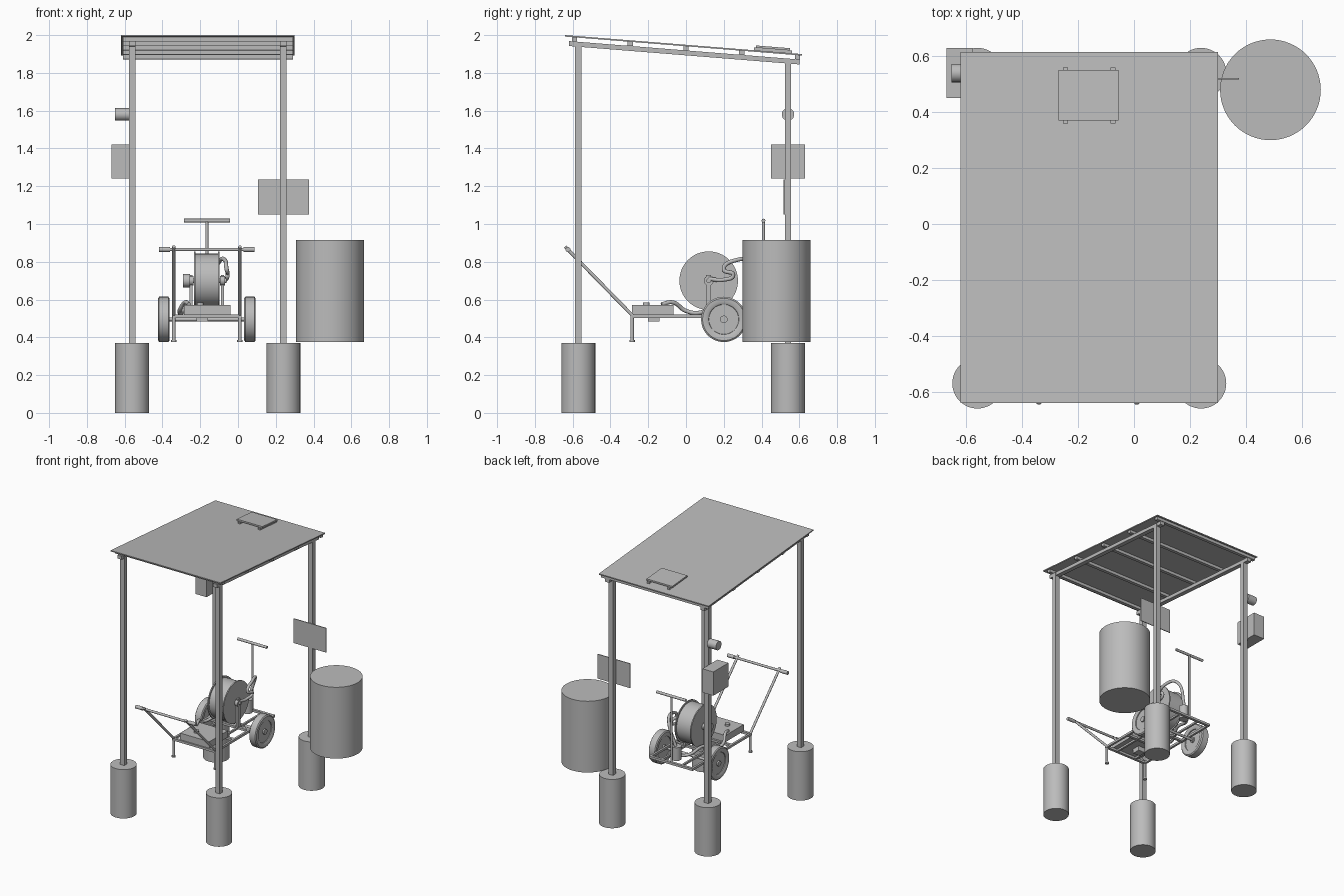
import bpy, bmesh, math
from mathutils import Vector, Matrix

old = bpy.data.objects.get("Cube")
if old:
    bpy.data.objects.remove(old)

GREY = (0.5, 0.5, 0.5, 1)
mat = bpy.data.materials.new("plain grey")
mat.use_nodes = True
mat.diffuse_color = GREY
mat.node_tree.nodes["Principled BSDF"].inputs["Base Color"].default_value = GREY


def finish(name, bm, smooth=False):
    bmesh.ops.recalc_face_normals(bm, faces=bm.faces)
    mesh = bpy.data.meshes.new(name)
    bm.to_mesh(mesh)
    bm.free()
    mesh.materials.append(mat)
    ob = bpy.data.objects.new(name, mesh)
    bpy.context.collection.objects.link(ob)
    if smooth:
        bpy.ops.object.select_all(action='DESELECT')
        ob.select_set(True)
        bpy.context.view_layer.objects.active = ob
        bpy.ops.object.shade_smooth_by_angle(angle=math.radians(35))
    return ob


def box(name, x, y, z):
    """Box from (low, high) ranges on each axis."""
    bm = bmesh.new()
    bmesh.ops.create_cube(bm, size=1)
    for v in bm.verts:
        v.co = [r[0] if c < 0 else r[1] for c, r in zip(v.co, (x, y, z))]
    return finish(name, bm)


def rod(name, a, b, r, sides=24):
    """Solid cylinder between two points."""
    a, b = Vector(a), Vector(b)
    bm = bmesh.new()
    turn = (b - a).to_track_quat('Z', 'Y').to_matrix().to_4x4()
    bmesh.ops.create_cone(bm, cap_ends=True, segments=sides, radius1=r, radius2=r,
                          depth=(b - a).length,
                          matrix=Matrix.Translation((a + b) / 2) @ turn)
    return finish(name, bm, True)


def lathe(name, profile, centre, sides=48):
    """Spin (x, radius) points around a sideways axis."""
    bm = bmesh.new()
    verts = [bm.verts.new((x, 0, r)) for x, r in profile]
    edges = [bm.edges.new(p) for p in zip(verts, verts[1:])]
    bmesh.ops.spin(bm, geom=verts + edges, cent=(0, 0, 0), axis=(1, 0, 0),
                   angle=math.tau, steps=sides)
    bmesh.ops.remove_doubles(bm, verts=bm.verts, dist=1e-5)
    bmesh.ops.translate(bm, verts=bm.verts, vec=centre)
    return finish(name, bm, True)


def hose(name, points, r):
    """Smooth flexible pipe through the points."""
    cu = bpy.data.curves.new(name, 'CURVE')
    cu.dimensions = '3D'
    cu.bevel_depth = r
    cu.bevel_resolution = 3
    cu.use_fill_caps = True
    sp = cu.splines.new('BEZIER')
    sp.bezier_points.add(len(points) - 1)
    for bp, p in zip(sp.bezier_points, points):
        bp.co = p
        bp.handle_left_type = bp.handle_right_type = 'AUTO'
    cu.materials.append(mat)
    ob = bpy.data.objects.new(name, cu)
    bpy.context.collection.objects.link(ob)
    return ob


SLOPE = 0.08


def roof_z(y):
    return 2.0 - SLOPE * (y + 0.64)


def sloped(name, x, y, top, thick):
    """Slab parallel to the roof, its top offset from the roof surface."""
    ob = box(name, x, y, (top - thick, top))
    for v in ob.data.vertices:
        v.co.z += roof_z(v.co.y)
    return ob


# Footings and posts
POSTS_X, POSTS_Y = (-0.56, 0.24), (-0.57, 0.54)
for px, sx in zip(POSTS_X, ("right", "left")):
    for py, sy in zip(POSTS_Y, ("front", "back")):
        rod(f"{sy}_{sx}_footing", (px, py, 0), (px, py, 0.37), 0.09, 48)
        box(f"{sy}_{sx}_post", (px - 0.018, px + 0.018), (py - 0.017, py + 0.017),
            (0.37, roof_z(py) - 0.035))
    sloped(f"{sx}_roof_rail", (px - 0.017, px + 0.017), (-0.62, 0.6), -0.03, 0.026)

# Roof sheet and purlins
sloped("roof_sheet", (-0.62, 0.3), (-0.64, 0.615), 0, 0.008)
for i in range(5):
    y = -0.59 + i * 0.295
    sloped(f"purlin_{i + 1}", (-0.61, 0.29), (y - 0.014, y + 0.014), -0.008, 0.022)

# Solar panel on its two rails
sloped("solar_panel", (-0.27, -0.055), (0.37, 0.55), 0.026, 0.012)
for i, x in enumerate((-0.245, -0.075)):
    sloped(f"panel_rail_{i + 1}", (x - 0.009, x + 0.009), (0.36, 0.56), 0.014, 0.014)

# Items mounted on the back posts
box("control_box", (-0.67, -0.578), (0.45, 0.63), (1.24, 1.42))
rod("beacon", (-0.652, 0.54, 1.58), (-0.578, 0.54, 1.58), 0.033)
box("sign_plate", (0.105, 0.375), (0.517, 0.523), (1.05, 1.235))

# Water barrel
rod("barrel", (0.488, 0.48, 0.375), (0.488, 0.48, 0.915), 0.18, 64)

# Cart frame, legs and push handle, mirrored about the cart centre
CX = -0.165
for s, side in ((-1, "right"), (1, "left")):
    x = CX + s * 0.175
    box(f"{side}_frame_rail", (x - 0.008, x + 0.008), (-0.29, 0.42), (0.503, 0.52))
    rod(f"{side}_cart_leg", (x, -0.285, 0.375), (x, -0.285, 0.51), 0.009)
    rod(f"{side}_leg_foot", (x, -0.285, 0.375), (x, -0.285, 0.385), 0.014)
    rod(f"{side}_handle_bar", (x, -0.28, 0.512), (x, -0.64, 0.88), 0.009)
    rod(f"{side}_grip", (CX + s * 0.195, -0.625, 0.865), (CX + s * 0.252, -0.625, 0.865), 0.013)
    # Wheel with recessed disc and hub
    wheel = [(-0.006, 0), (-0.006, 0.02), (0.03, 0.02), (0.03, 0.016), (0.03, 0)]
    tyre = [(0, 0.075), (0.024, 0.08), (0.03, 0.09), (0.03, 0.112), (0.024, 0.12)]
    tyre += [(-a, r) for a, r in reversed(tyre)]
    wc = (CX + s * 0.228, 0.2, 0.495)
    lathe(f"{side}_tyre", tyre + tyre[:1], wc)
    rod(f"{side}_wheel_disc", (wc[0] - 0.018, 0.2, 0.495), (wc[0] + 0.018, 0.2, 0.495), 0.08, 48)
    rod(f"{side}_wheel_hub", (wc[0] - 0.029, 0.2, 0.495), (wc[0] + 0.029, 0.2, 0.495), 0.02)
    # Reel stand upright
    x = CX + s * 0.083
    box(f"{side}_reel_stand", (x - 0.008, x + 0.008), (0.107, 0.133), (0.515, 0.73))
    rod(f"{side}_reel_bearing", (x - 0.012, 0.12, 0.7), (x + 0.012, 0.12, 0.7), 0.026)
    box(f"{side}_inner_rail", (x - 0.007, x + 0.007), (-0.28, 0.42), (0.504, 0.518))

for i, y in enumerate((-0.285, -0.06, 0.12, 0.41)):
    box(f"cross_bar_{i + 1}", (CX - 0.183, CX + 0.183), (y - 0.01, y + 0.01), (0.503, 0.52))
rod("axle", (CX - 0.23, 0.2, 0.495), (CX + 0.23, 0.2, 0.495), 0.01)
rod("handle_crossbar", (CX - 0.25, -0.625, 0.865), (CX + 0.25, -0.625, 0.865), 0.009)

# Battery tray with cap and swivel below
box("battery_case", (-0.285, -0.04), (-0.285, -0.065), (0.52, 0.57))
rod("battery_cap", (-0.2, -0.21, 0.57), (-0.2, -0.21, 0.585), 0.018)
box("under_bracket", (-0.22, -0.16), (-0.2, -0.14), (0.485, 0.52))

# Hose reel: two flanges around a wound drum
reel = [(-0.068, 0), (-0.068, 0.155), (-0.06, 0.155), (-0.06, 0.143)]
reel += [(-a, r) for a, r in reversed(reel)]
lathe("hose_reel", reel, (CX, 0.12, 0.7), 64)
rod("reel_shaft", (CX - 0.105, 0.12, 0.7), (CX + 0.105, 0.12, 0.7), 0.012)
rod("reel_motor", (CX - 0.125, 0.12, 0.7), (CX - 0.09, 0.12, 0.7), 0.035)

# Probe pole with cross handle and rear pump
rod("probe_pole", (CX, 0.41, 0.51), (CX, 0.41, 1.02), 0.008)
rod("probe_handle", (CX - 0.122, 0.41, 1.018), (CX + 0.122, 0.41, 1.018), 0.01)
rod("pump_body", (CX, 0.35, 0.52), (CX, 0.35, 0.62), 0.035)

# Hoses
hose("feed_hose", [(-0.075, 0.12, 0.71), (-0.065, 0.2, 0.705), (-0.055, 0.25, 0.73),
                   (-0.06, 0.2, 0.76), (-0.07, 0.27, 0.81), (-0.1, 0.35, 0.8),
                   (CX, 0.36, 0.62)], 0.011)
hose("supply_hose", [(-0.26, -0.13, 0.575), (-0.28, -0.07, 0.585), (-0.31, 0.0, 0.54),
                     (-0.3, 0.07, 0.53), (-0.26, 0.16, 0.57), (-0.23, 0.3, 0.55),
                     (CX, 0.34, 0.54)], 0.011)
